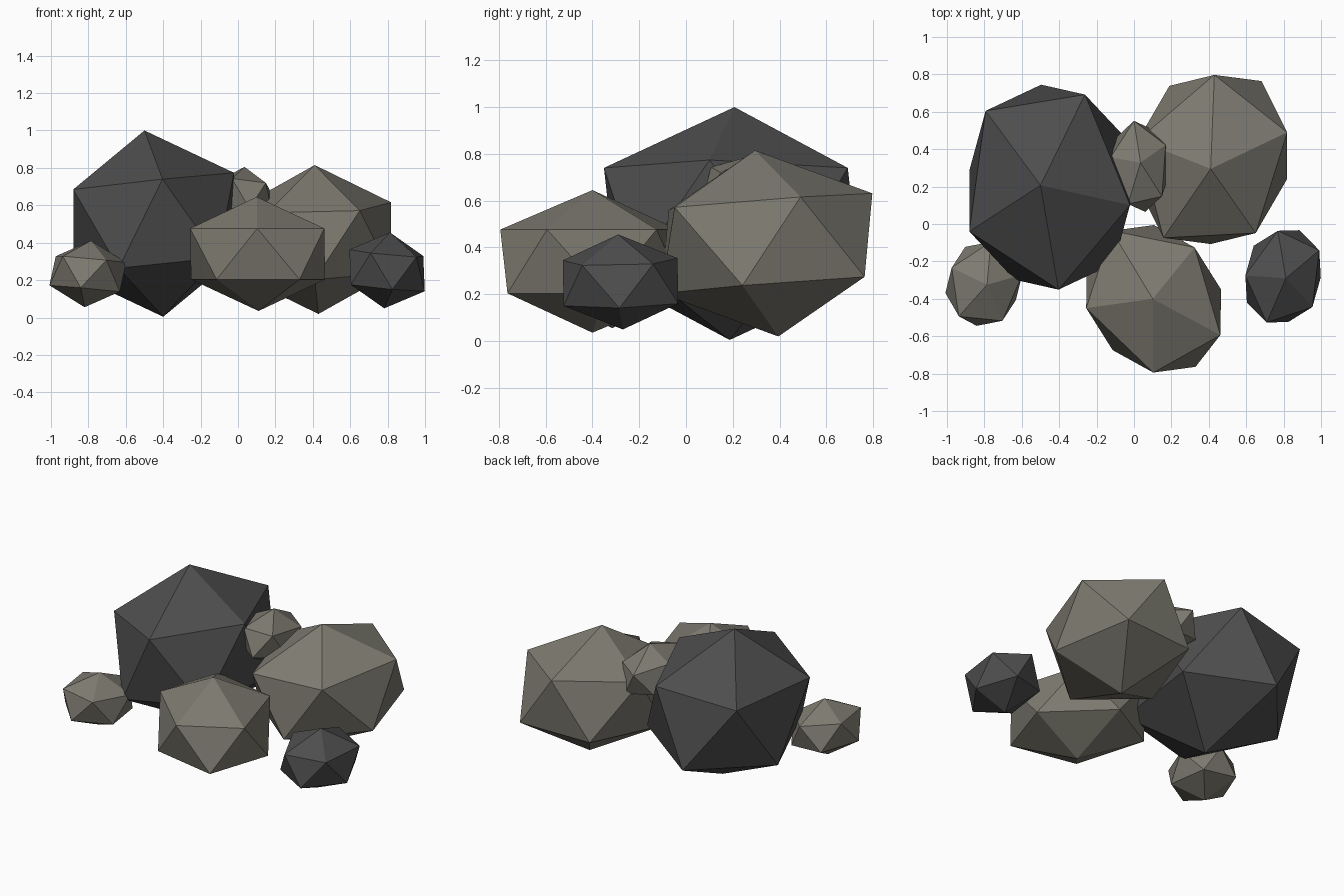
import bpy
import bmesh
from mathutils import Matrix, Vector

cube = bpy.data.objects.get("Cube")
if cube:
    bpy.data.objects.remove(cube, do_unlink=True)


def make_material(name, color):
    mat = bpy.data.materials.new(name)
    mat.use_nodes = True
    mat.diffuse_color = (*color, 1)
    bsdf = mat.node_tree.nodes["Principled BSDF"]
    bsdf.inputs["Base Color"].default_value = (*color, 1)
    bsdf.inputs["Roughness"].default_value = 0.9
    return mat


def make_rock(name, mat, center, side, depth, up):
    """Flat-shaded icosahedron stretched along three tilted half-axes."""
    stretch = Matrix((side, depth, up)).transposed().to_4x4()
    bm = bmesh.new()
    bmesh.ops.create_icosphere(bm, subdivisions=1, radius=1, matrix=stretch)
    bmesh.ops.recalc_face_normals(bm, faces=bm.faces)
    mesh = bpy.data.meshes.new(name)
    bm.to_mesh(mesh)
    bm.free()
    mesh.materials.append(mat)
    rock = bpy.data.objects.new(name, mesh)
    rock.location = Vector(center)
    bpy.context.collection.objects.link(rock)
    return rock


light_stone = make_material("light_stone", (0.205, 0.195, 0.162))
dark_stone = make_material("dark_stone", (0.076, 0.076, 0.077))

# Large boulders
make_rock("large_dark_boulder", dark_stone, (-0.45, 0.197, 0.502),
          (0.504, -0.112, 0.055), (0.083, 0.613, 0), (-0.05, 0.01, 0.498))
make_rock("large_light_boulder", light_stone, (0.42, 0.345, 0.417),
          (0.451, 0.187, 0.023), (-0.13, 0.497, 0.035), (-0.01, -0.05, 0.398))
make_rock("front_light_boulder", light_stone, (0.105, -0.4, 0.34),
          (0.401, -0.217, 0), (0.13, 0.393, 0), (-0.005, 0, 0.305))

# Small stones
make_rock("left_dark_stone", dark_stone, (0.797, -0.28, 0.252),
          (0.168, -0.178, -0.022), (0.165, 0.227, -0.009), (0.015, -0.01, 0.203))
make_rock("right_light_stone", light_stone, (-0.803, -0.32, 0.233),
          (0.221, 0.057, -0.021), (-0.036, 0.248, 0), (0.017, -0.005, 0.178))
make_rock("wedged_light_stone", light_stone, (0.03, 0.308, 0.635),
          (0.153, 0.118, -0.03), (-0.088, 0.237, -0.02), (0.005, 0.02, 0.17))
